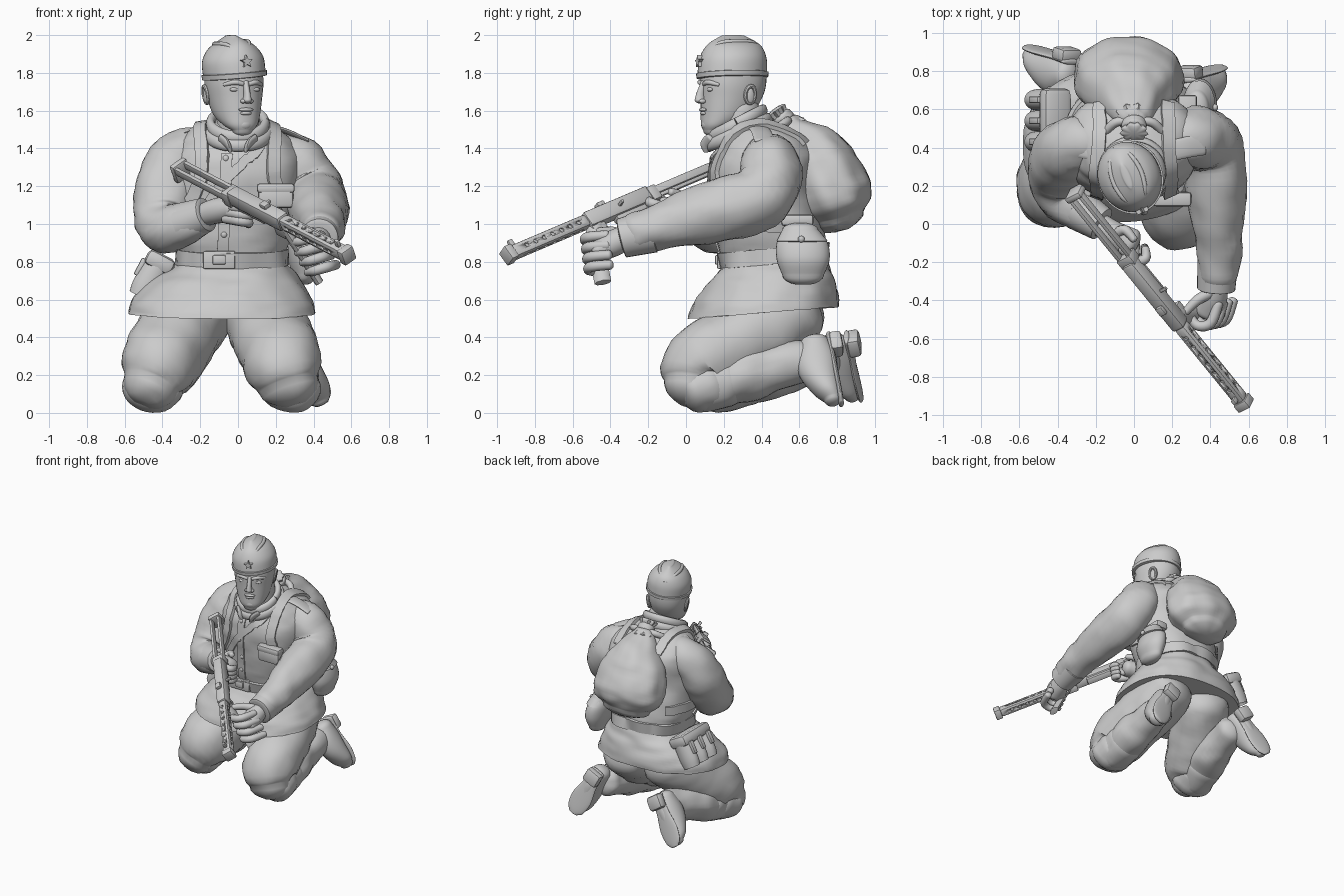
import bpy, bmesh, math
from mathutils import Vector, Matrix, noise
from mathutils.bvhtree import BVHTree

if "Cube" in bpy.data.objects:
    bpy.data.objects.remove(bpy.data.objects["Cube"])

grey = bpy.data.materials.new("plain grey")
grey.use_nodes = True
grey.diffuse_color = (0.6, 0.6, 0.6, 1)
grey.node_tree.nodes["Principled BSDF"].inputs["Base Color"].default_value = grey.diffuse_color
X, Y, Z, ID = Vector((1, 0, 0)), Vector((0, 1, 0)), Vector((0, 0, 1)), Matrix.Identity(4)


def finish(name, bm, M=ID, wrinkle=0.0):
    bmesh.ops.recalc_face_normals(bm, faces=bm.faces)
    bm.transform(M)
    bm.normal_update()
    if wrinkle:
        for v in bm.verts:
            p = v.co
            f = noise.noise(p * 6) + 0.8 * noise.noise(Vector((p.x * 7, p.y * 9, p.z * 18)))
            v.co = p + v.normal * f * wrinkle
    me = bpy.data.meshes.new(name)
    bm.to_mesh(me)
    bm.free()
    me.materials.append(grey)
    me.shade_smooth()
    me.set_sharp_from_angle(angle=math.radians(42))
    ob = bpy.data.objects.new(name, me)
    bpy.context.collection.objects.link(ob)
    return ob


def spline(points, steps, closed=False):
    p = [Vector(q) for q in points]
    n = len(p)
    get = (lambda i: p[i % n]) if closed else (lambda i: p[max(0, min(n - 1, i))])
    out = []
    for i in range(n if closed else n - 1):
        a, b, c, d = (get(i + k) for k in (-1, 0, 1, 2))
        for s in range(steps):
            t = s / steps
            out.append(0.5 * (2 * b + (c - a) * t + (2 * a - 5 * b + 4 * c - d) * t * t
                              + (3 * b - a - 3 * c + d) * t ** 3))
    return out if closed else out + [p[-1]]


def loft(name, rings, M=ID, sides=28, steps=5, caps=(0.7, 0.7), ref=X, axis=None,
         wrinkle=0.0, pleat=0.0, power=2.0):
    """Skin elliptical rings (x, y, z, depth radius, width radius)."""
    rows = spline([r if len(r) == 5 else (*r, r[3]) for r in rings], steps)
    mids = [Vector(r[:3]) for r in rows]
    frames = []
    for i, r in enumerate(rows):
        t = axis or (mids[min(i + 1, len(mids) - 1)] - mids[max(i - 1, 0)])
        t = t.normalized()
        u = ref.cross(t).normalized()
        frames.append((mids[i], t, u, t.cross(u), r[3], r[4]))

    def cap(f, depth, sign):
        c, t, u, v, a, b = f
        return [(c + t * sign * depth * min(a, b) * math.sin(k * math.pi / 10), t, u, v,
                 a * math.cos(k * math.pi / 10), b * math.cos(k * math.pi / 10)) for k in range(1, 5)]
    if caps[0]:
        frames = cap(frames[0], caps[0], -1)[::-1] + frames
    if caps[1]:
        frames += cap(frames[-1], caps[1], 1)
    bm = bmesh.new()
    grid = []
    for c, t, u, v, a, b in frames:
        row = []
        for k in range(sides):
            g = 2 * math.pi * k / sides
            w = 1 + pleat * math.cos(9 * g)
            w /= (abs(math.cos(g)) ** power + abs(math.sin(g)) ** power) ** (1 / power)
            row.append(bm.verts.new(c + u * a * w * math.cos(g) + v * b * w * math.sin(g)))
        grid.append(row)
    for p, q in zip(grid, grid[1:]):
        for k in range(sides):
            bm.faces.new((p[k], p[k - 1], q[k - 1], q[k]))
    bm.faces.new(grid[0])
    bm.faces.new(grid[-1][::-1])
    return finish(name, bm, M, wrinkle)


def box(name, loc, size, M=ID, bevel=0.008):
    bm = bmesh.new()
    bmesh.ops.create_cube(bm, size=1, matrix=Matrix.Translation(loc) @ Matrix.Diagonal((*size, 1)))
    bmesh.ops.bevel(bm, geom=bm.edges[:], offset=bevel, segments=2, affect='EDGES', profile=0.5)
    return finish(name, bm, M)


def ball(name, loc, radii, M=ID):
    bm = bmesh.new()
    bmesh.ops.create_uvsphere(bm, u_segments=20, v_segments=12, radius=1,
                              matrix=Matrix.Translation(loc) @ Matrix.Diagonal((*radii, 1)))
    return finish(name, bm, M)


def frame(origin, z_dir, y_hint):
    z = Vector(z_dir).normalized()
    y = Vector(y_hint)
    y = (y - z * y.dot(z)).normalized()
    m = Matrix((y.cross(z), y, z)).transposed().to_4x4()
    return Matrix.Translation(origin) @ m


def strap(name, points, width, tree, thick=0.014, closed=False):
    """Flat band laid on a surface along a path."""
    path = [tree.find_nearest(p)[:2] for p in spline(points, 10, closed)]
    n = len(path)
    bm = bmesh.new()
    rows = []
    for i, (p, nor) in enumerate(path):
        nxt = path[(i + 1) % n if closed else min(i + 1, n - 1)][0]
        prv = path[i - 1 if closed else max(i - 1, 0)][0]
        s = (nxt - prv).cross(nor).normalized() * width / 2
        rows.append([bm.verts.new(q) for q in (p - s - nor * 0.02, p - s + nor * thick,
                                               p + s + nor * thick, p + s - nor * 0.02)])
    for i in range(n if closed else n - 1):
        a, b = rows[i], rows[(i + 1) % n]
        for k in range(4):
            bm.faces.new((a[k], a[k - 1], b[k - 1], b[k]))
    return finish(name, bm)


# Coat: flared skirt, waist, chest and shoulders
coat = loft("coat", [(-.085, .41, .53, .4, .495), (-.085, .42, .6, .385, .475), (-.065, .44, .69, .345, .405),
                     (-.04, .46, .76, .3, .33), (-.03, .47, .82, .275, .285), (-.03, .45, .93, .285, .31),
                     (-.02, .41, 1.15, .275, .34), (-.01, .41, 1.32, .285, .345), (-.01, .41, 1.42, .24, .315),
                     (-.01, .38, 1.49, .18, .25), (0, .33, 1.54, .1, .13)],
            sides=60, caps=(0, .4), axis=Vector((0, -.08, 1)), wrinkle=.011, power=2.35)
tree = BVHTree.FromPolygons([v.co for v in coat.data.vertices], [p.vertices for p in coat.data.polygons])
strap("coat_placket", [(-.06, .1, 1.4), (-.07, .12, 1.1), (-.08, .2, .85)], .06, tree, .008)
for z in (1.38, 1.2, 1.05, .92):
    ball("coat_button", tree.find_nearest((-.07, 0, z))[0], (.018, .014, .018))

# Belt, buckle and carrying straps
belt = [(-.03 + .3 * math.cos(a), .46 + .3 * math.sin(a), .83 + .03 * math.sin(a))
        for a in (k * math.pi / 6 for k in range(12))]
strap("belt", belt, .085, tree, .018, True)
box("belt_buckle", (-.1, .182, .81), (.17, .035, .095))
box("belt_buckle_inner", (-.1, .168, .81), (.07, .03, .05))
for s in (-1, 1):
    strap("pack_strap", [(s * .16, .6, 1.4), (s * .19, .38, 1.55), (s * .21, .12, 1.38),
                         (s * .23, .1, 1.2), (s * .3, .3, 1.02), (s * .22, .6, 1.0)], .07, tree, .02)
    loft("shoulder_board", [(s * .18, .38, 1.515, .055, .012), (s * .27, .4, 1.485, .055, .014),
                            (s * .36, .42, 1.44, .06, .014)], ref=Z, sides=16)
strap("sling", [(.17, .3, 1.5), (.1, .1, 1.4), (-.08, .1, 1.22), (-.25, .2, .98), (-.3, .4, .9)], .05, tree, .012)
box("chest_pouch", (.2, .135, 1.14), (.19, .07, .11), bevel=.02)
box("chest_pouch_flap", (.2, .13, 1.19), (.2, .075, .05), bevel=.015)

# Collar and neck
loft("neck", [(0, .31, 1.42, .12, .12), (0, .28, 1.6, .11, .11)])
for z, r, y in ((1.485, .165, .28), (1.53, .145, .27)):
    ring = [(r * math.cos(a), y + r * .95 * math.sin(a), z + .07 * math.sin(a), .024, .034)
            for a in (k * math.pi / 8 for k in range(17))]
    loft("collar", ring, ref=Z, sides=14, steps=3, caps=(0, 0))
for s in (-1, 1):
    loft("collar_flap", [(s * .09, .135, 1.45, .035, .016), (s * .055, .11, 1.42, .035, .016),
                         (s * .04, .105, 1.385, .015, .01)], sides=14)

# Head, turned towards its left
H = Matrix.Translation((-.02, .245, 0)) @ Matrix.Rotation(math.radians(22), 4, 'Z')
loft("head", [(0, -.115, 1.495, .045, .055), (0, -.085, 1.525, .085, .09), (0, -.035, 1.58, .135, .12),
              (0, -.005, 1.67, .165, .14), (0, .005, 1.75, .177, .15), (0, .01, 1.85, .17, .145)],
     H, sides=36, axis=Z, power=2.15)
loft("nose", [(0, -.162, 1.75, .016, .016), (0, -.18, 1.69, .024, .017), (0, -.184, 1.655, .03, .024)], H, sides=14)
for z, y, w in ((1.605, -.165, .042), (1.586, -.161, .034)):
    ball("lip", (0, y, z), (w, .02, .011), H)
ball("chin", (0, -.135, 1.527), (.05, .038, .036), H)
for s in (-1, 1):
    ball("eye", (s * .058, -.152, 1.712), (.028, .014, .012), H)
    loft("brow", [(s * .02, -.168, 1.742, .012), (s * .06, -.16, 1.75, .014), (s * .105, -.122, 1.738, .01)],
         H, sides=10, ref=Z)
    ball("nostril", (s * .022, -.178, 1.65), (.013, .02, .012), H)
    ear = [(s * (.145 + .008 * math.sin(a)), .045 + .028 * math.cos(a), 1.685 + .045 * math.sin(a), .011)
           for a in (k * math.pi / 5 for k in range(11))]
    loft("ear_rim", ear, H, sides=8, steps=2, caps=(0, 0))
    ball("ear", (s * .14, .045, 1.68), (.014, .028, .045), H)

# Folded field cap with raised centre ridge
C = H @ Matrix.Translation((0, 0, 1.8)) @ Matrix.Rotation(math.radians(-5), 4, 'Y')
loft("cap_crown", [(0, 0, -.01, .188, .162), (0, .005, .07, .183, .16), (0, .01, .13, .16, .125),
                   (0, .01, .165, .125, .075), (0, .01, .195, .07, .022)], C, sides=40, axis=Z, caps=(0, .3))
loft("cap_band", [(0, 0, -.025, .193, .168), (0, 0, .0, .196, .171)], C, sides=40, axis=Z, caps=(.04, .04))
for s in (-1, 1):
    loft("cap_fold", [(s * .035, -.135, .125, .008), (s * .065, -.08, .155, .012), (s * .078, .01, .16, .013),
                      (s * .06, .1, .155, .012), (s * .01, .17, .115, .008)], C, sides=10)
bm = bmesh.new()
star = [bm.verts.new(((.034 if k % 2 == 0 else .015) * math.sin(k * math.pi / 5), -.198,
                      .06 + (.034 if k % 2 == 0 else .015) * math.cos(k * math.pi / 5))) for k in range(10)]
tip = bmesh.ops.extrude_face_region(bm, geom=[bm.faces.new(star)])["geom"]
bmesh.ops.translate(bm, verts=[g for g in tip if isinstance(g, bmesh.types.BMVert)], vec=(0, .03, 0))
finish("cap_badge", bm, C)

# Sleeves and cuffs
loft("left_sleeve", [(.2, .42, 1.37, .12), (.3, .44, 1.32, .155), (.375, .44, 1.21, .17), (.415, .35, 1.12, .17),
                     (.435, .12, 1.06, .155), (.445, -.08, 1.0, .13), (.44, -.26, .95, .105)], wrinkle=.014)
loft("left_cuff", [(.44, -.18, .965, .118, .108), (.43, -.34, .925, .105, .1)], caps=(.1, .1))
loft("right_sleeve", [(-.2, .42, 1.38, .12), (-.31, .41, 1.34, .155), (-.375, .35, 1.2, .165),
                      (-.4, .25, 1.03, .155), (-.375, .15, .975, .132), (-.28, .07, 1.0, .112),
                      (-.2, .02, 1.04, .09)], wrinkle=.014)
loft("right_cuff", [(-.29, .075, 1.005, .11, .11), (-.17, .0, 1.05, .092, .092)], caps=(.1, .1))


# Hands gripping
def hand(name, palm, finger, step, thumb):
    loft(name + "_palm", palm, sides=18)
    for i in range(4):
        loft(name + "_finger", [tuple(Vector(p) + i * Vector(step)) + (r,)
                                for p, r in zip(finger, (.026, .028, .026, .021))], sides=12, ref=Z)
    loft(name + "_thumb", thumb, sides=12, ref=Z)


hand("left_hand", [(.435, -.3, .94, .06), (.42, -.38, .9, .07), (.4, -.46, .86, .06, .08)],
     [(.44, -.42, .94), (.4, -.52, .93), (.33, -.53, .91), (.29, -.47, .9)], (.026, .006, -.052),
     [(.4, -.36, .95, .03), (.33, -.4, .96, .027), (.27, -.46, .96, .021)])
hand("right_hand", [(-.18, .0, 1.05, .06), (-.11, -.05, 1.07, .068), (-.02, -.1, 1.08, .065, .08)],
     [(-.06, -.13, 1.13), (.01, -.19, 1.12), (.06, -.18, 1.11), (.06, -.13, 1.1)], (-.002, .004, -.034),
     [(-.1, -.06, 1.1, .03), (-.05, -.03, 1.15, .026), (.0, -.08, 1.17, .02)])

# Submachine gun: local z runs from butt to muzzle, local y points down
butt, muzzle = Vector((-.31, .15, 1.3)), Vector((.59, -.955, .83))
G = frame(butt, muzzle - butt, (.21, .08, -.35))
for s in (-1, 1):
    box("stock_strut", (s * .032, 0, .24), (.022, .045, .5), G, .006)
box("butt_plate", (0, .02, 0), (.1, .11, .04), G, .014)
box("stock_hinge", (0, .01, .46), (.09, .085, .06), G)
box("gun_receiver", (0, 0, .7), (.08, .095, .46), G, .02)
box("gun_trigger_housing", (0, .05, .62), (.05, .045, .26), G)
loft("pistol_grip", [(0, .04, .5, .03, .022), (0, .15, .46, .028, .022)], G, sides=14)
box("rear_sight", (0, -.055, .78), (.04, .03, .05), G, .006)
box("bolt_handle", (-.055, 0, .7), (.05, .018, .018), G, .005)
box("magazine_housing", (0, .06, .88), (.05, .09, .09), G)
loft("magazine", [(.22, -.49, 1.02, .045, .024), (.33, -.47, .85, .045, .024), (.43, -.44, .69, .045, .024)],
     sides=8, caps=(.1, .1))
jacket = box("barrel_jacket", (0, 0, 1.19), (.068, .076, .54), G, .02)
bm = bmesh.new()
for k in range(7):
    for turn in (Matrix.Rotation(math.pi / 2, 4, 'X'), Matrix.Rotation(math.pi / 2, 4, 'Y')):
        for end in (-.04, .04):
            bmesh.ops.create_cone(bm, cap_ends=True, segments=12, radius1=.013, radius2=.013, depth=.03,
                                  matrix=Matrix.Translation((0, 0, .99 + k * .062)) @ turn
                                  @ Matrix.Translation((0, 0, end)))
holes = finish("jacket_hole_cutter", bm, G)
holes.hide_render = True
holes.hide_set(True)
cut = jacket.modifiers.new("holes", 'BOOLEAN')
cut.object, cut.operation = holes, 'DIFFERENCE'
box("muzzle_brake", (0, 0, 1.475), (.08, .085, .05), G)
box("front_sight", (0, -.05, 1.42), (.02, .05, .03), G, .005)

# Trousers and boots
loft("left_trouser", [(.12, .57, .56, .2), (.16, .42, .45, .215), (.205, .23, .345, .21), (.24, .065, .24, .205),
                      (.27, .03, .15, .155, .165)], wrinkle=.012, caps=(.6, .8))
loft("right_trouser", [(-.21, .57, .56, .2), (-.29, .43, .45, .215), (-.37, .29, .34, .215), (-.425, .17, .23, .205),
                       (-.46, .13, .15, .15, .15)], wrinkle=.012, caps=(.6, .8))


def boot(side, knee, ankle, heel, toe):
    k, a = Vector(knee), Vector(ankle)
    loft(side + "_trouser_cuff", [(*k, .15), (*k.lerp(a, .25), .15)], wrinkle=.01)
    loft(side + "_knee_seam", [(*(k + Vector((0, -.03, -.02))), .135, .165), (*k.lerp(a, .1), .14, .16)], wrinkle=.008)
    loft(side + "_boot_shaft", [(*k.lerp(a, .2), .14), (*k.lerp(a, .45), .148), (*k.lerp(a, .7), .128), (*a, .11)],
         wrinkle=.012)
    F = frame(heel, Vector(toe) - Vector(heel), Y)
    loft(side + "_boot_foot", [(0, -.06, .03, .08, .07), (0, -.07, .12, .11, .08), (0, -.065, .22, .1, .085),
                               (0, -.04, .32, .07, .08), (0, -.02, .37, .045, .055)], F, axis=Z)
    loft(side + "_boot_sole", [(0, .02, .0, .016, .06), (0, .02, .13, .016, .06), (0, .02, .26, .016, .085),
                               (0, .02, .36, .016, .072), (0, .02, .4, .014, .04)], F, axis=Z)
    box(side + "_boot_heel", (0, .05, .05), (.125, .07, .11), F, .02)


boot("left", (.275, .08, .15), (.27, .62, .28), (.27, .735, .4), (.44, .8, .06))
boot("right", (-.45, .18, .15), (-.34, .74, .29), (-.33, .83, .4), (-.56, .91, .06))

# Knapsack with tied neck
loft("knapsack", [(-.03, .805, 1.03, .14, .19), (-.03, .79, 1.1, .2, .27), (-.03, .755, 1.2, .22, .285),
                  (-.03, .7, 1.33, .205, .25), (-.02, .635, 1.45, .155, .16), (-.01, .545, 1.54, .07, .075)],
     sides=48, axis=Vector((0, -.3, 1)), wrinkle=.012, pleat=.015, caps=(.5, .5))
loft("knapsack_neck", [(-.01, .57, 1.5, .08, .09), (0, .51, 1.56, .045, .05), (0, .48, 1.6, .055, .07)],
     sides=36, pleat=.1, caps=(.3, .3))
loft("knapsack_tie", [(0, .525, 1.545, .06, .066), (0, .505, 1.565, .06, .066)], caps=(.4, .4))
for s in (-1, 1):
    loft("knapsack_cord", [(s * .03, .54, 1.55, .02), (s * .1, .53, 1.54, .024), (s * .16, .47, 1.5, .02)],
         sides=12, ref=Z)

# Canteen on the left hip
loft("canteen", [(.35, .62, .73, .11, .06), (.35, .62, .81, .14, .085), (.335, .615, .9, .135, .08),
                 (.32, .605, .97, .085, .05)], caps=(.9, .5), axis=Z)
loft("canteen_flap", [(.342, .615, .91, .136, .084), (.33, .605, .97, .095, .062)], caps=(.1, .6), axis=Z)
ball("canteen_button", (.425, .61, .92), (.015, .018, .018))
box("canteen_loop", (.28, .59, 1.02), (.1, .17, .06), bevel=.015)

# Magazine pouch on the right hip, three tubes under a flap
P = Matrix.Translation((-.465, .54, .7)) @ Matrix.Rotation(math.radians(28), 4, 'Y')
for y in (-.11, 0, .11):
    loft("hip_pouch_tube", [(0, y, .1, .054, .07), (0, y, -.03, .058, .08), (0, y, -.1, .054, .07)], P, axis=Z)
    box("hip_pouch_tab", (-.08, y, .04), (.03, .035, .1), P)
box("hip_pouch_flap", (0, 0, .11), (.16, .34, .09), P, .03)
